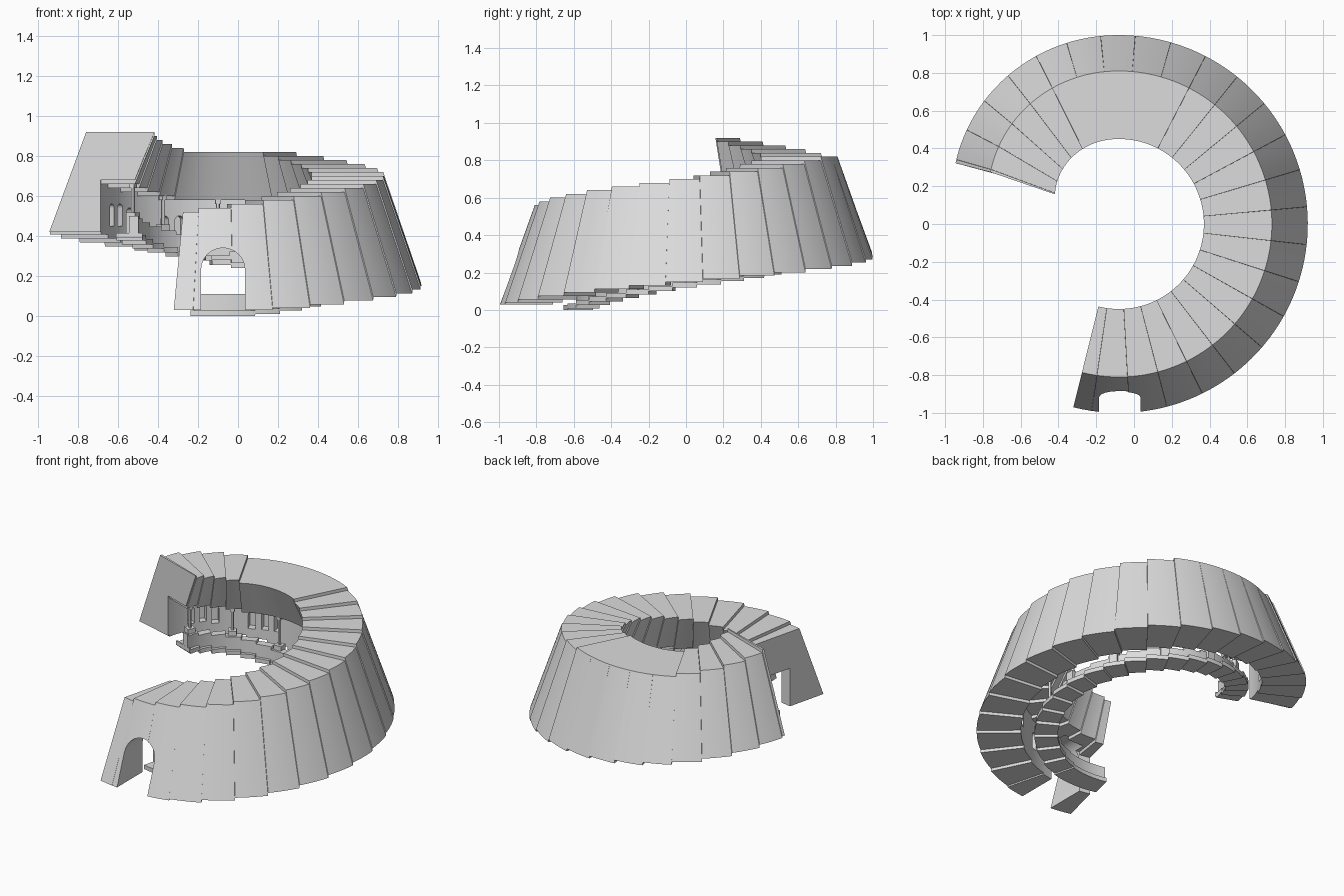
import bpy, bmesh, math
from mathutils import Vector

if "Cube" in bpy.data.objects:
    bpy.data.objects.remove(bpy.data.objects["Cube"])

stone = bpy.data.materials.new("pale_stone")
stone.diffuse_color = (0.72, 0.72, 0.72, 1)
stone.use_nodes = True
stone.node_tree.nodes["Principled BSDF"].inputs["Base Color"].default_value = stone.diffuse_color

CX = -0.08
# step seams in degrees around the spiral
SEAMS = [-104, -98.3] + [-86.8 + 11.5 * k for k in range(14)]
SEAMS += [74, 85, 95.5, 106, 116, 126.3, 136.7, 147, 156.6, 157.8]
KNOTS = [(-104, .03), (-75, .03), (0, .15), (90, .285), (158, .42)]


def place(a, r, z):
    """Spiral position: the radius tightens after the back of the turn."""
    t = max(0, (a - 95) / 62) ** 2
    ang = math.radians(a + (r - .78) * t * 8)
    rr = r - .075 * t
    return Vector((CX + rr * math.cos(ang), rr * math.sin(ang), z))


def roof_z(i):
    return .52 + .02 * min(i, 15) + .02 * max(0, i - 19)


def base_z(i):
    a = (SEAMS[i] + SEAMS[i + 1]) / 2
    for (a0, z0), (a1, z1) in zip(KNOTS, KNOTS[1:]):
        if a <= a1:
            return z0 + (z1 - z0) * (a - a0) / (a1 - a0)
    return KNOTS[-1][1]


def step_at(a):
    return max(i for i in range(len(SEAMS) - 1) if SEAMS[i] <= a)


def finish(name, bm):
    bmesh.ops.recalc_face_normals(bm, faces=bm.faces[:])
    if bm.calc_volume(signed=True) < 0:
        bmesh.ops.reverse_faces(bm, faces=bm.faces[:])
    me = bpy.data.meshes.new(name)
    bm.to_mesh(me)
    bm.free()
    me.materials.append(stone)
    ob = bpy.data.objects.new(name, me)
    bpy.context.collection.objects.link(ob)
    return ob


def smooth(ob):
    bpy.ops.object.select_all(action='DESELECT')
    ob.select_set(True)
    bpy.context.view_layer.objects.active = ob
    bpy.ops.object.shade_smooth_by_angle(angle=math.radians(30))


def sweep(name, profile):
    """Sweep a stepped cross-section along the spiral; profile(i) gives (r, z) points."""
    bm = bmesh.new()
    rings = []
    for i in range(len(SEAMS) - 1):
        a0, a1 = SEAMS[i] + .03, SEAMS[i + 1] - .03
        n = max(1, round((a1 - a0) / 2.3))
        for k in range(n + 1):
            a = a0 + (a1 - a0) * k / n
            rings.append([bm.verts.new(place(a, r, z)) for r, z in profile(i)])
    m = len(rings[0])
    for p, q in zip(rings, rings[1:]):
        for j in range(m):
            bm.faces.new((p[j], p[(j + 1) % m], q[(j + 1) % m], q[j]))
    bm.faces.new(rings[0])
    bm.faces.new(rings[-1])
    return finish(name, bm)


def add_arch(bm, start, end, w, z0, spring):
    """Round-topped prism running from start to end."""
    d = (end - start).normalized()
    side = Vector((-d.y, d.x, 0))
    pts = [(-w / 2, z0), (w / 2, z0)]
    pts += [(w / 2 * math.cos(math.pi * k / 12), spring + w / 2 * math.sin(math.pi * k / 12))
            for k in range(13)]
    ends = [[bm.verts.new(Vector((c.x, c.y, 0)) + side * u + Vector((0, 0, z))) for u, z in pts]
            for c in (start, end)]
    n = len(pts)
    for j in range(n):
        bm.faces.new((ends[0][j], ends[0][(j + 1) % n], ends[1][(j + 1) % n], ends[1][j]))
    bm.faces.new(ends[0])
    bm.faces.new(ends[1])


def carve(ob, bm):
    """Cut shapes out of a part, keeping the part whole if a solver fails."""
    cutter = finish("opening_cutter", bm)
    cutter.hide_render = True
    count = len(ob.data.polygons)
    for solver in ('MANIFOLD', 'EXACT', 'FLOAT'):
        mod = ob.modifiers.new("openings", 'BOOLEAN')
        mod.operation = 'DIFFERENCE'
        mod.solver = solver
        mod.object = cutter
        bpy.context.view_layer.update()
        result = bpy.data.meshes.new_from_object(
            ob.evaluated_get(bpy.context.evaluated_depsgraph_get()))
        ob.modifiers.remove(mod)
        if len(result.polygons) > count * .8 and len(result.polygons) != count:
            ob.data = result
            break
    bpy.data.objects.remove(cutter)


# sloping outer wall with the thick stepped roof
def wall_profile(i):
    zt, zb = roof_z(i), base_z(i)
    return [(1.0, zb), (.81, zt), (.45, zt), (.555, zt - .24), (.735, zt - .24), (.735, zb)]


wall = sweep("wall_and_roof", wall_profile)

# doorway
door = bmesh.new()
add_arch(door, Vector((-.075, -1.2, 0)), Vector((-.075, -.66, 0)), .22, -.1, .23)
carve(wall, door)

# groups of three blind niches inside
niches = bmesh.new()
for g in range(8):
    for off in (-6.3, 0, 6.3):
        a = 137 - 30 * g + off
        if a < -75:
            continue
        zc = roof_z(step_at(a)) - .24
        add_arch(niches, place(a, .70, 0), place(a, .785, 0), .045, zc - .19, zc - .1025)
carve(wall, niches)
smooth(wall)


# narrow stepped walkway and its parapet
def band(r0, r1, lo, hi):
    return lambda i: [(r0, base_z(i) + lo), (r1, base_z(i) + lo),
                      (r1, base_z(i) + hi), (r0, base_z(i) + hi)]


smooth(sweep("walkway_steps", band(.515, .655, -.03, -.003)))
smooth(sweep("parapet", band(.535, .585, -.006, .08)))

# piers with slim columns and capitals under the roof edge
bm = bmesh.new()


def add_block(a, size, z0, z1, segs):
    ret = bmesh.ops.create_cone(bm, cap_ends=True, segments=segs, radius1=size, radius2=size,
                                depth=z1 - z0)
    c = place(a, .575, (z0 + z1) / 2)
    turn = math.radians(a + (45 if segs == 4 else 0))
    for v in ret["verts"]:
        x, y = v.co.x, v.co.y
        v.co.x = x * math.cos(turn) - y * math.sin(turn) + c.x
        v.co.y = x * math.sin(turn) + y * math.cos(turn) + c.y
        v.co.z += c.z


for g in range(8):
    a = 152 - 30 * g
    i = step_at(a)
    zb, zc = base_z(i), roof_z(i) - .24
    add_block(a, .036, zb - .006, zb + .11, 4)
    add_block(a, .010, zb + .11, zc + .005, 12)
    add_block(a, .020, zc - .02, zc + .005, 4)
smooth(finish("columns", bm))
